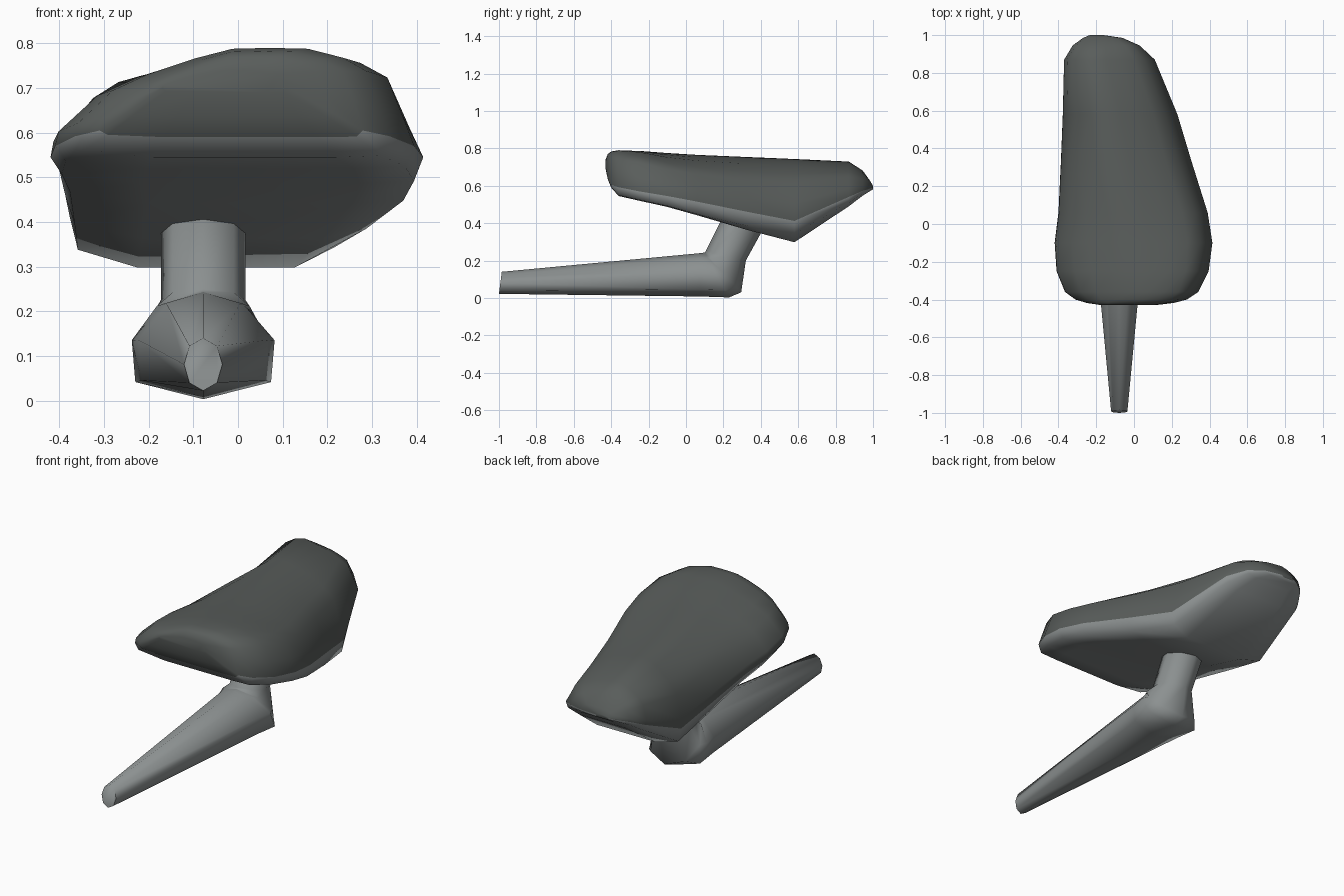
import bpy, bmesh, math
from mathutils import Vector

if "Cube" in bpy.data.objects:
    bpy.data.objects.remove(bpy.data.objects["Cube"])


def paint(name, colour):
    mat = bpy.data.materials.new(name)
    mat.diffuse_color = (*colour, 1)
    mat.use_nodes = True
    mat.node_tree.nodes["Principled BSDF"].inputs["Base Color"].default_value = mat.diffuse_color
    return mat


dark = paint("dark_grey", (.10, .11, .105))
grey = paint("mid_grey", (.26, .28, .28))


def loft(name, rings, mats, pick=lambda r, i: 0):
    """Skin a list of equal-length closed rings, cap both ends, colour faces."""
    bm = bmesh.new()
    vs = [[bm.verts.new(p) for p in r] for r in rings]
    n = len(vs[0])
    for r, (a, b) in enumerate(zip(vs, vs[1:])):
        for i in range(n):
            j = (i + 1) % n
            bm.faces.new((a[i], a[j], b[j], b[i])).material_index = pick(r, i)
    bm.faces.new(vs[0])
    bm.faces.new(vs[-1])
    bmesh.ops.recalc_face_normals(bm, faces=bm.faces)
    me = bpy.data.meshes.new(name)
    bm.to_mesh(me)
    bm.free()
    for m in mats:
        me.materials.append(m)
    ob = bpy.data.objects.new(name, me)
    bpy.context.collection.objects.link(ob)
    bpy.ops.object.select_all(action='DESELECT')
    ob.select_set(True)
    bpy.context.view_layer.objects.active = ob
    bpy.ops.object.shade_smooth_by_angle(angle=math.radians(80))
    return ob


# Housing: lopsided dark dome over a shallow grey keel, lofted front to back
dome = [(0, 0), (.01, .15), (.12, .52), (.23, .7), (.38, .88), (.5, .99), (.62, 1),
        (.74, .99), (.85, .89), (.925, .74), (.965, .35), (1, 0)]
# y, left x, right x, rim z, bottom z, top z, crest shift left, sag on the right
stations = [
    (-.43, -.17, .11, .70, .69, .74, 1, 0),
    (-.418, -.25, .21, .645, .635, .77, 1, 0),
    (-.40, -.31, .28, .605, .59, .783, 1, 0),
    (-.36, -.365, .34, .592, .545, .79, 1, 0),
    (-.25, -.41, .395, .57, .52, .79, 1, .12),
    (-.10, -.42, .415, .545, .487, .782, 1.05, .4),
    (.06, -.40, .39, .515, .442, .774, 1.15, .5),
    (.33, -.387, .305, .46, .363, .764, 1.35, .5),
    (.58, -.377, .23, .412, .298, .754, 1.45, .45),
    (.87, -.37, .11, .54, .49, .737, 1.6, .6),
    (.945, -.325, .03, .573, .547, .685, 1.5, .5),
    (.985, -.27, -.06, .585, .572, .625, 1.2, 0),
    (1.0, -.235, -.16, .59, .58, .60, 1, 0),
]
rings = []
for y, xl, xr, rim, bot, top, p, sag in stations:
    w = xr - xl
    side = max(.6, .92 - .65 * max(0, y - .1))
    keel = [(.975, side), (.83, 1), (.25, 1), (.03, .65)]
    rings.append([(xl + u ** p * w, y, rim + t * (1 - sag * max(0, u - .45)) * (top - rim))
                  for u, t in dome] +
                 [(xl + u * w, y, rim - t * (rim - bot)) for u, t in keel])
loft("housing", rings, (dark, grey), lambda r, i: int(r > 1 and i >= len(dome) - 1))

# Bent arm: tapered bar, bulging elbow and post rising into the housing
pear = [(0, 1), (.56, .78), (1, .1), (.95, -.68), (0, -1)]
tube = [(0, 1), (.72, .7), (1, 0), (.72, -.7), (0, -1)]
# upper/front (y, z), lower/back (y, z), half width, section
path = [
    ((-.985, .14), (-1, .022), .043, tube),
    ((.08, .24), (.08, .008), .145, pear),
    ((.10, .243), (.23, .003), .16, pear),
    ((.102, .243), (.295, .03), .145, tube),
    ((.105, .25), (.32, .2), .095, tube),
    ((.20, .44), (.43, .40), .095, tube),
]
rings = []
for (ay, az), (by, bz), hw, half in path:
    a, b = Vector((-.078, ay, az)), Vector((-.078, by, bz))
    c, h = (a + b) / 2, (a - b) / 2
    section = half + [(-s, k) for s, k in half[-2:0:-1]]
    rings.append([c + Vector((hw * s, 0, 0)) + h * k for s, k in section])
loft("arm", rings, (grey,))
